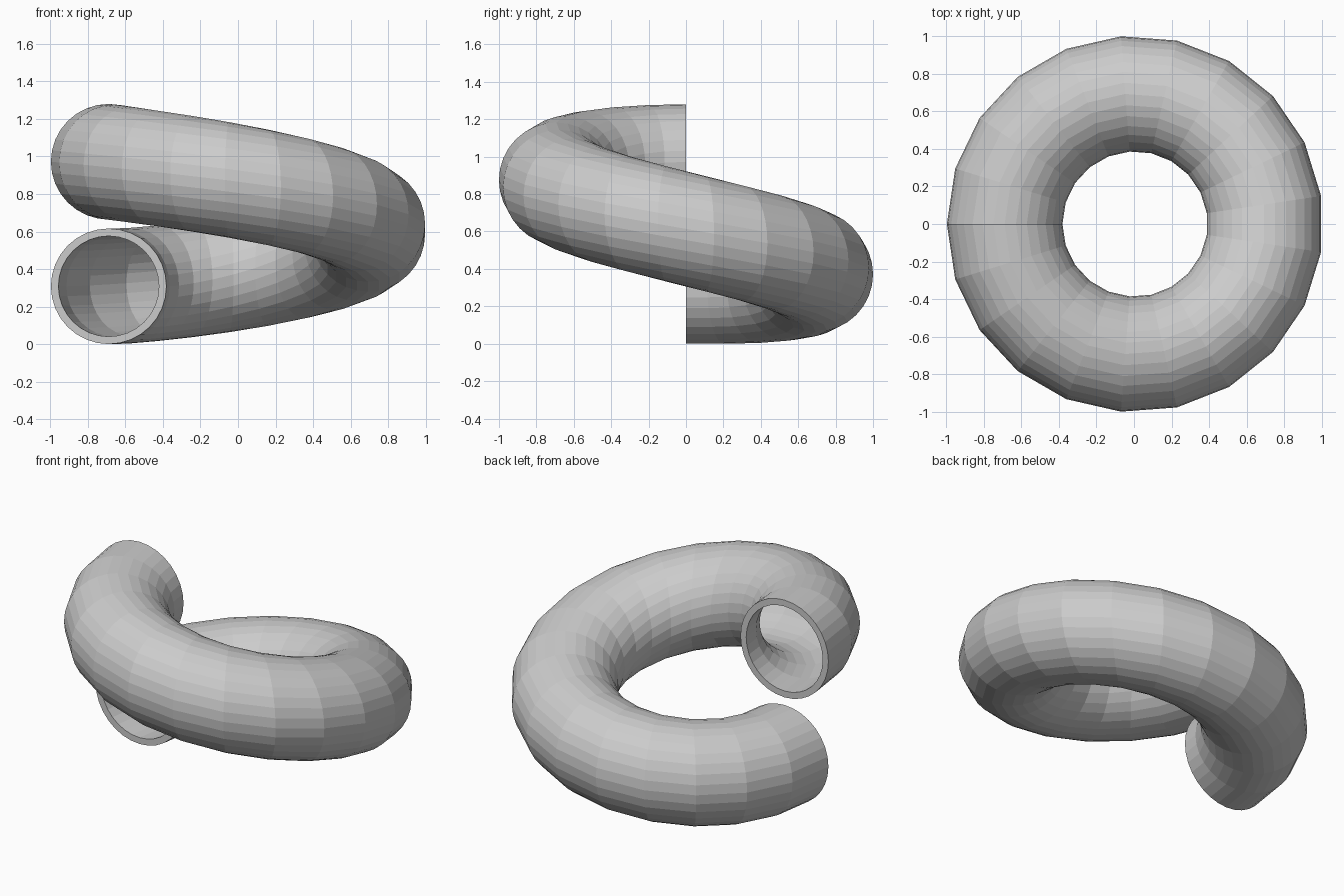
import bpy, bmesh, math

if "Cube" in bpy.data.objects:
    bpy.data.objects.remove(bpy.data.objects["Cube"])

STEPS, SIDES = 21, 32          # rings along the coil, sides of the tube
R_COIL, R_OUT, R_IN = 0.695, 0.308, 0.268
RISE, LAG = 0.664, 1           # total climb, rings that stay level at the start

bm = bmesh.new()


def ring(i, radius):
    """Upright circular section of the tube at step i of the turn."""
    a = math.pi - 2 * math.pi * i / STEPS
    t = max(0, (i - LAG) / (STEPS - LAG))
    zc = R_OUT + RISE * (1 - math.cos(math.pi * t)) / 2
    verts = []
    for k in range(SIDES):
        b = 2 * math.pi * k / SIDES
        r = R_COIL + radius * math.cos(b)
        verts.append(bm.verts.new((r * math.cos(a) + 0.0055, r * math.sin(a),
                                   zc + radius * math.sin(b))))
    return verts


def bridge(p, q):
    for k in range(SIDES):
        n = (k + 1) % SIDES
        bm.faces.new((p[k], p[n], q[n], q[k]))


# Outer skin forward, inner skin back, closed into one thick-walled pipe
loops = [ring(i, R_OUT) for i in range(STEPS + 1)]
loops += [ring(i, R_IN) for i in reversed(range(STEPS + 1))]
for p, q in zip(loops, loops[1:] + loops[:1]):
    bridge(p, q)

bmesh.ops.recalc_face_normals(bm, faces=bm.faces)
mesh = bpy.data.meshes.new("coiled_pipe")
bm.to_mesh(mesh)
bm.free()
bpy.context.collection.objects.link(bpy.data.objects.new("coiled_pipe", mesh))
